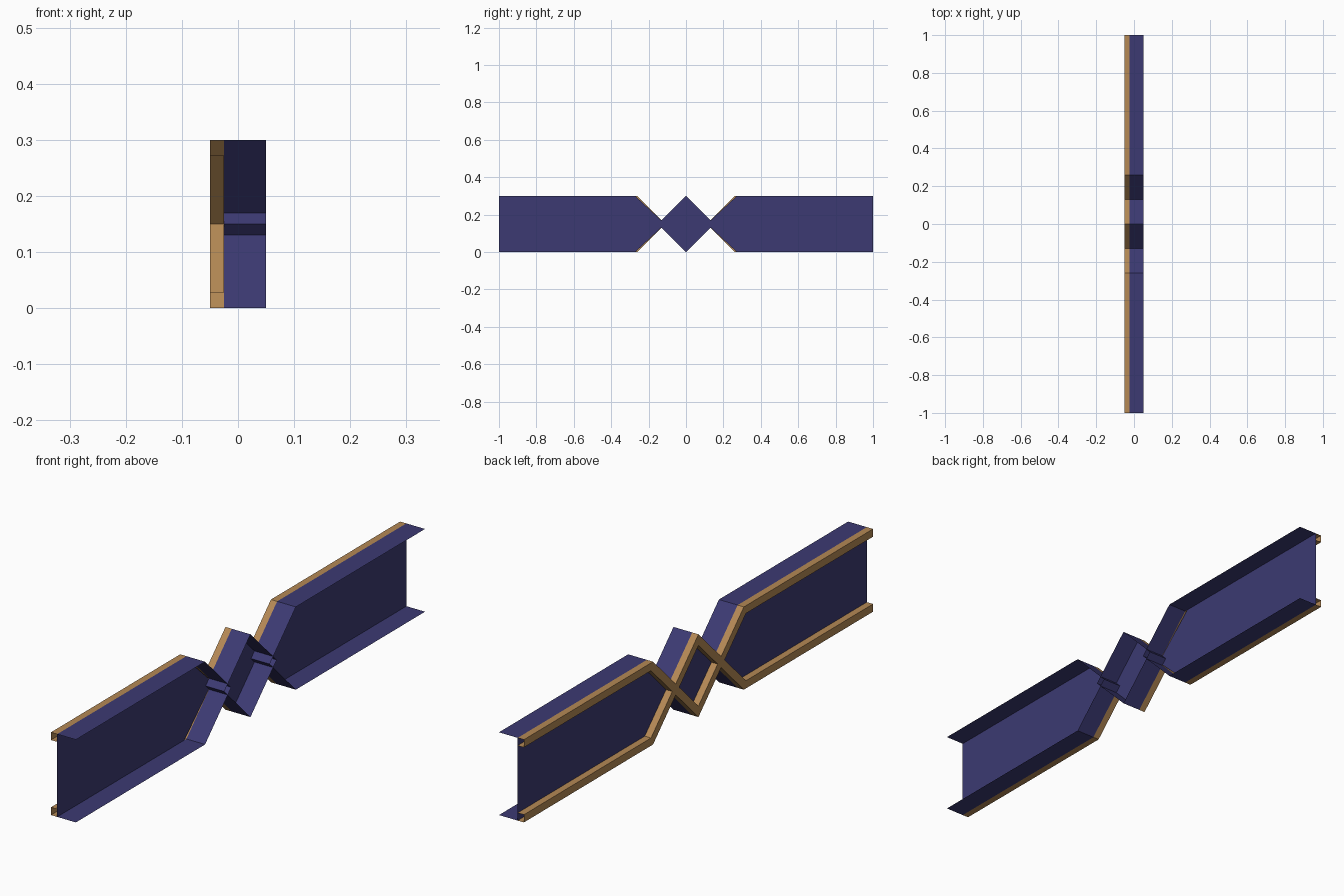
import bpy, bmesh

if "Cube" in bpy.data.objects:
    bpy.data.objects.remove(bpy.data.objects["Cube"])

H = 0.30          # beam height
T = 0.028         # lip band width
X0, XW, X1 = -0.05, -0.025, 0.05   # lip face, web plane, flange edge


def material(name, rgb):
    m = bpy.data.materials.new(name)
    m.diffuse_color = (*rgb, 1)
    m.use_nodes = True
    m.node_tree.nodes["Principled BSDF"].inputs["Base Color"].default_value = m.diffuse_color
    return m


navy = material("navy", (0.045, 0.042, 0.17))
brown = material("brown", (0.46, 0.25, 0.09))


def make(name, faces, mat):
    bm = bmesh.new()
    for f in faces:
        bm.faces.new([bm.verts.new(p) for p in f])
    bmesh.ops.remove_doubles(bm, verts=bm.verts[:], dist=1e-5)
    bmesh.ops.recalc_face_normals(bm, faces=bm.faces[:])
    me = bpy.data.meshes.new(name)
    bm.to_mesh(me)
    bm.free()
    me.materials.append(mat)
    ob = bpy.data.objects.new(name, me)
    bpy.context.collection.objects.link(ob)


def strip(path, xa, xb):
    # sheet following a (y, z) path between two x values
    return [[(xa, *p), (xb, *p), (xb, *q), (xa, *q)] for p, q in zip(path, path[1:])]


def flip_y(path):
    return [(-y, z) for y, z in path]


def flip_z(path):
    return [(y, H - z) for y, z in path]


# flanges: two pointed ends overlapping a central diamond
end = [(-1, 0), (-0.26, 0), (-0.11, 0.15), (-0.26, H), (-1, H)]
diamond = [(-0.15, 0.15), (0, 0), (0.15, 0.15), (0, H), (-0.15, 0.15)]
make("left_flange", strip(end, XW, X1), navy)
make("right_flange", strip(flip_y(end), XW, X1), navy)
make("diamond_flange", strip(diamond, XW, X1), navy)

# web: flat plate narrowing to two necks
web_end = [(-1, 0), (-0.272, 0), (-0.13, 0.132), (-0.13, 0.168), (-0.272, H), (-1, H)]
web_mid = [(-0.13, 0.13), (0, 0), (0.13, 0.13), (0.13, 0.17), (0, H), (-0.13, 0.17)]
for name, outline in (("left_web", web_end), ("right_web", flip_y(web_end)), ("middle_web", web_mid)):
    make(name, [[(XW, *p) for p in outline]], navy)

# lips: open-ended channels that cross over each other
outer = [(-1, H), (-0.26, H), (0, 0.04), (0.26, H), (1, H)]
inner = [(-1, H - T), (-0.272, H - T), (0, 0), (0.272, H - T), (1, H - T)]
for name, a, b in (("upper_lip", outer, inner), ("lower_lip", flip_z(outer), flip_z(inner))):
    faces = strip(a, X0, XW) + strip(b, X0, XW)
    faces += [[(X0, *a[i]), (X0, *a[i + 1]), (X0, *b[i + 1]), (X0, *b[i])] for i in range(4)]
    make(name, faces, brown)
